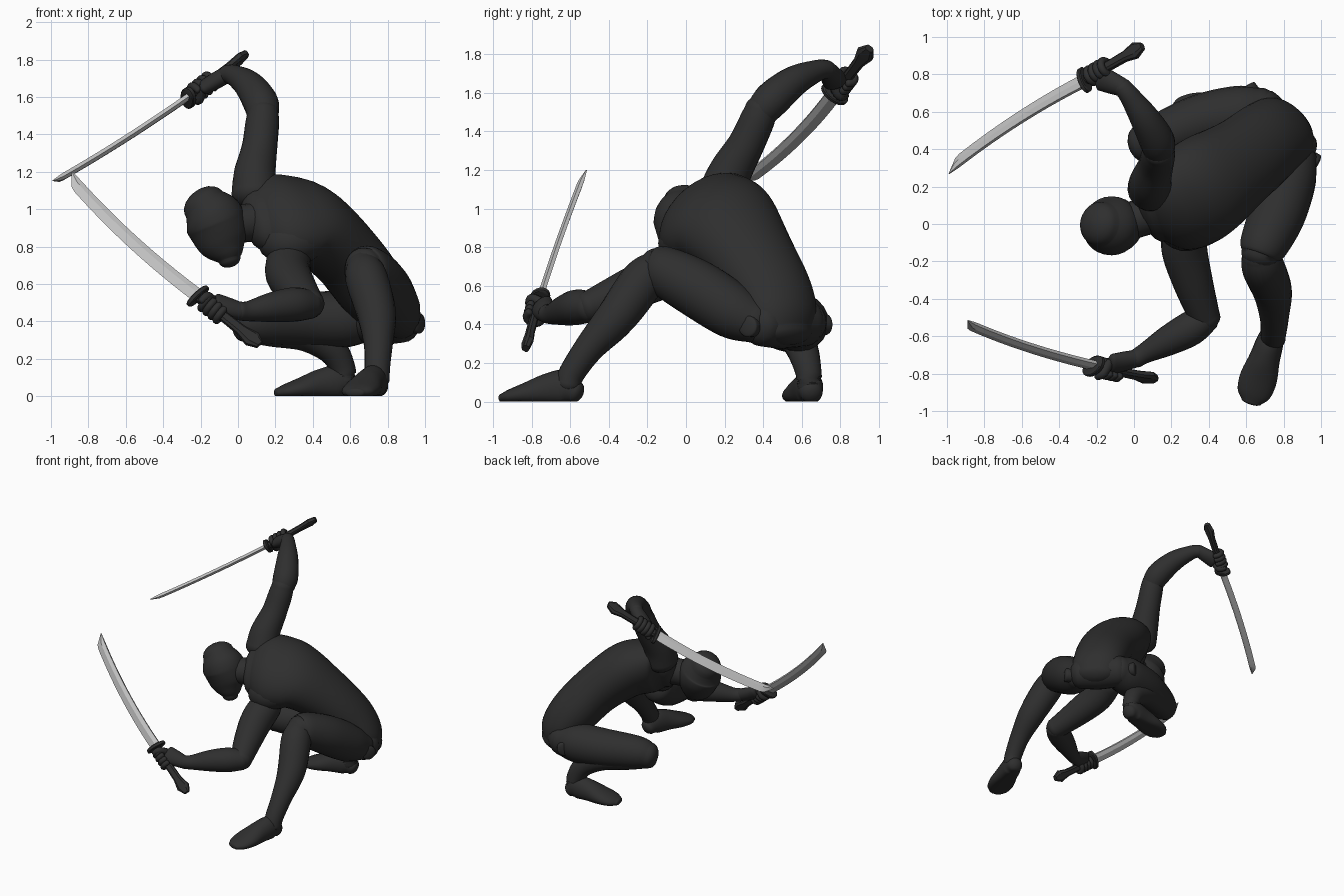
import bpy, bmesh, math
from mathutils import Vector as V

if "Cube" in bpy.data.objects:
    bpy.data.objects.remove(bpy.data.objects["Cube"])


def material(name, r, g, b, a=1):
    m = bpy.data.materials.new(name)
    m.diffuse_color = (r, g, b, a)
    m.use_nodes = True
    m.node_tree.nodes["Principled BSDF"].inputs["Base Color"].default_value = m.diffuse_color
    return m


DARK = material("charcoal", 0.028, 0.028, 0.028)
STEEL = material("steel", 0.55, 0.55, 0.55)


def build(name, rings, mat, sharp=35):
    """Skin a list of equal rings of points and close both ends."""
    bm = bmesh.new()
    vs = [[bm.verts.new(p) for p in r] for r in rings]
    n = len(vs[0])
    for a, b in zip(vs, vs[1:]):
        for i in range(n):
            bm.faces.new((a[i], a[(i + 1) % n], b[(i + 1) % n], b[i]))
    bm.faces.new(vs[0][::-1])
    bm.faces.new(vs[-1])
    bmesh.ops.recalc_face_normals(bm, faces=bm.faces)
    me = bpy.data.meshes.new(name)
    bm.to_mesh(me)
    bm.free()
    me.materials.append(mat)
    ob = bpy.data.objects.new(name, me)
    bpy.context.collection.objects.link(ob)
    bpy.ops.object.select_all(action='DESELECT')
    ob.select_set(True)
    bpy.context.view_layer.objects.active = ob
    bpy.ops.object.shade_smooth_by_angle(angle=math.radians(sharp))
    return ob


def spline(keys, steps):
    """Catmull-Rom through tuples of numbers."""
    k = [keys[0]] + list(keys) + [keys[-1]]
    out = []
    for i in range(1, len(k) - 2):
        for s in range(steps):
            t = s / steps
            out.append([0.5 * (2 * b + (c - a) * t + (2 * a - 5 * b + 4 * c - d) * t * t
                               + (3 * b - a - 3 * c + d) * t ** 3)
                        for a, b, c, d in zip(*k[i - 1:i + 3])])
    return out + [list(keys[-1])]


def loft(name, keys, w0=(0, 0, 1), w1=None, mat=DARK, sides=20, steps=6, floor=False, cap=0.7):
    """Rounded body along keys (x, y, z, half width[, half depth])."""
    keys = [k if len(k) == 5 else (*k, k[3]) for k in keys]
    pts = spline(keys, steps)
    w0, w1 = V(w0), V(w1 or w0)
    secs = []
    for i, p in enumerate(pts):
        a, b = pts[max(i - 1, 0)], pts[min(i + 1, len(pts) - 1)]
        secs.append((V(p[:3]), (V(b[:3]) - V(a[:3])).normalized(), p[3], p[4], i / (len(pts) - 1)))

    def rounded(sec, sign):
        c, t, rw, rd, f = sec
        out = []
        for j in range(1, 6):
            q = j / 5 * math.radians(86)
            out.append((c + t * sign * cap * min(rw, rd) * math.sin(q), t,
                        rw * math.cos(q), rd * math.cos(q), f))
        return out
    secs = rounded(secs[0], -1)[::-1] + secs + rounded(secs[-1], 1)
    rings = []
    for c, t, rw, rd, f in secs:
        w = w0.lerp(w1, f)
        w = (w - t * w.dot(t)).normalized()
        d = t.cross(w)
        ring = []
        for i in range(sides):
            q = 2 * math.pi * i / sides
            p = c + w * rw * math.cos(q) + d * rd * math.sin(q)
            if floor:
                p.z = max(p.z, 0)
            ring.append(p)
        rings.append(ring)
    return build(name, rings, mat, 60)


# torso and pelvis
loft("torso", [(.12, .07, .945, .205, .13), (.20, .095, .95, .285, .185), (.29, .14, .945, .30, .205),
               (.40, .21, .91, .285, .21), (.57, .33, .76, .24, .19), (.71, .44, .58, .22, .18),
               (.80, .50, .45, .20, .145), (.84, .53, .36, .15, .09)],
     (-.28, .66, .69), (-.69, .72, 0), sides=32)
loft("hips", [(.88, .39, .40, .115), (.78, .49, .41, .135), (.67, .61, .41, .125)])
loft("lowered_shoulder", [(.20, .03, .84, .11), (.27, -.02, .82, .125), (.37, .0, .84, .11)])

# neck and head
loft("neck", [(.22, .11, .97, .13), (.08, .05, .93, .105), (-.04, .01, .92, .10)])
loft("head", [(-.18, .0, 1.025, .12), (-.138, -.01, .965, .152, .158), (-.11, -.01, .905, .155, .158),
              (-.08, -.02, .82, .122, .135), (-.055, -.03, .76, .085, .09), (-.045, -.035, .73, .058, .06)],
     (0, 1, 0), sides=28)

# arms
loft("raised_upper_arm", [(.09, .19, 1.08, .125), (.09, .23, 1.19, .112), (.115, .31, 1.33, .095),
                          (.13, .37, 1.46, .09), (.135, .39, 1.52, .082)])
loft("raised_forearm", [(.13, .37, 1.47, .075), (.125, .44, 1.56, .094), (.06, .56, 1.66, .08),
                        (-.02, .68, 1.715, .056), (-.06, .73, 1.72, .05)])
loft("lowered_upper_arm", [(.27, -.02, .72, .12), (.27, -.14, .65, .122), (.315, -.31, .575, .107),
                           (.365, -.46, .51, .088), (.385, -.51, .49, .08)])
loft("lowered_forearm", [(.385, -.50, .49, .078), (.30, -.56, .49, .092), (.18, -.625, .475, .08),
                         (.06, -.69, .455, .055), (.01, -.72, .455, .05)])

# legs: the forward one has a high knee, the other is folded under
loft("forward_thigh", [(.87, .36, .41, .11), (.83, .24, .47, .145), (.765, .05, .59, .15),
                       (.69, -.12, .68, .128), (.67, -.17, .695, .10)])
loft("forward_shin", [(.67, -.16, .69, .095), (.69, -.23, .62, .114), (.74, -.36, .44, .105),
                      (.75, -.50, .28, .078), (.745, -.59, .15, .068), (.745, -.61, .09, .066)])
loft("folded_thigh", [(.69, .61, .41, .12), (.57, .59, .41, .15), (.36, .55, .41, .145),
                      (.13, .46, .40, .125), (.04, .43, .385, .10)])
loft("folded_shin", [(.04, .43, .38, .09), (.18, .50, .35, .085), (.36, .57, .33, .09),
                     (.50, .61, .25, .08), (.56, .635, .15, .068), (.565, .64, .08, .065)])


def foot(name, heel, toe):
    heel, toe = V((*heel, 0)), V((*toe, 0))
    side = (toe - heel).cross(V((0, 0, 1)))
    # fraction along the foot, height of centre, half width, half height
    prof = [(.08, .05, .06, .06), (.2, .07, .073, .095), (.42, .06, .083, .085),
            (.66, .04, .10, .06), (.85, .025, .09, .04), (.95, .018, .055, .025)]
    loft(name, [(*(heel.lerp(toe, f) + V((0, 0, z))), a, b) for f, z, a, b in prof],
         side, floor=True)


foot("forward_foot", (.755, -.54), (.62, -.97))
foot("folded_foot", (.625, .655), (.19, .575))

# round hip joints
for label, c, ax in (("forward", (.945, .335, .39), (.85, -.5, 0)), ("folded", (.62, .70, .40), (-.6, .8, 0))):
    c, ax = V(c), V(ax)
    loft(label + "_hip_joint", [(*(c - ax * .08), .055), (*(c + ax * .03), .055)], cap=.25)


def sword(label, tip, guard, pommel, edge, wrist):
    """Curved blade, guard and handle, with the hand gripping it."""
    tip, guard, pommel, wrist = V(tip), V(guard), V(pommel), V(wrist)
    ax = (tip - guard).normalized()
    w = V(edge)
    w = (w - ax * w.dot(ax)).normalized()
    n = ax.cross(w)
    # blade with a ridge on each side and a slanted tip
    rings = []
    for i in range(33):
        t = i / 32
        c = guard.lerp(tip, t) + w * .115 * t * (1 - t)
        half = .040 - .006 * t
        k = max(0, (t - .93) / .07)
        lo, hi = -half, half - 1.8 * half * k
        th = .016 * (1 - .8 * k)
        rings.append([c + w * hi, c + w * (lo + .4 * (hi - lo)) + n * th, c + w * lo + n * th * .6,
                      c + w * lo - n * th * .6, c + w * (lo + .4 * (hi - lo)) - n * th])
    build(label + "_blade", rings, STEEL, 25)
    # oval guard
    rings = []
    for off, s in ((-.014, .9), (-.009, 1), (.009, 1), (.014, .9)):
        rings.append([guard + ax * off + (w * .078 * math.cos(q) + n * .05 * math.sin(q)) * s
                      for q in [2 * math.pi * j / 20 for j in range(20)]])
    build(label + "_guard", rings, DARK)
    # flared flat handle with bevelled corners
    rings = []
    for f, a, b in ((0, .03, .022), (.3, .026, .02), (.7, .03, .02), (.88, .048, .022), (1, .022, .018)):
        c = guard.lerp(pommel, f)
        rings.append([c + w * a * x + n * b * y for x, y in
                      ((1, .5), (.6, 1), (-.6, 1), (-1, .5), (-1, -.5), (-.6, -1), (.6, -1), (1, -.5))])
    build(label + "_handle", rings, DARK, 25)
    # palm, four fingers and thumb
    hx = (guard - pommel).normalized()
    grip = guard - hx * .105
    u = wrist - grip
    u = (u - hx * u.dot(hx)).normalized()
    v = hx.cross(u)
    palm = grip + u * .042
    loft(label + "_palm", [(*wrist, .05, .045), (*wrist.lerp(palm, .5), .06, .045), (*palm, .068, .04)], hx)
    for i in range(4):
        c = grip + hx * (.05 - .035 * i)
        loft(f"{label}_finger_{i + 1}",
             [(*(c + (u * math.cos(q) + v * math.sin(q)) * .041), .02)
              for q in [math.radians(d) for d in (10, 65, 120, 175, 230, 275)]],
             hx, sides=10, steps=3)
    loft(label + "_thumb", [(*(palm + hx * .03), .028),
                            (*(grip + hx * .06 - v * .045), .024),
                            (*(grip + hx * .065 - v * .03 - u * .04), .02)], hx, sides=10, steps=4)


sword("raised", (-.995, .295, 1.135), (-.265, .77, 1.595), (.045, .95, 1.83),
      (-.0185, .07, -.05), (-.06, .73, 1.72))
sword("lowered", (-.91, -.53, 1.18), (-.215, -.76, .535), (.115, -.83, .275),
      (-.06, -.036, -.048), (.01, -.72, .455))
